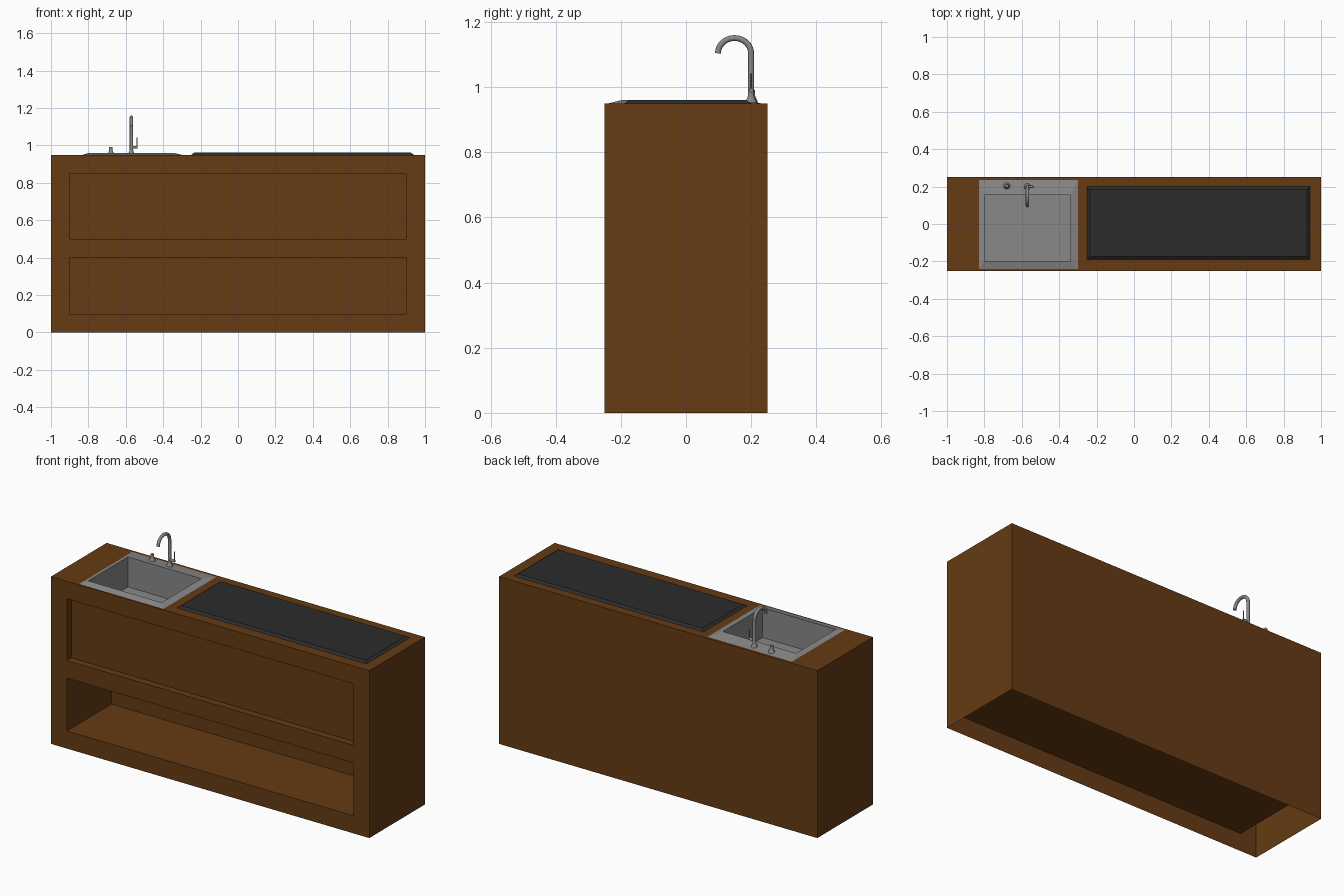
import bpy, bmesh
from math import sin, cos, pi
from mathutils import Vector

if "Cube" in bpy.data.objects:
    bpy.data.objects.remove(bpy.data.objects["Cube"])


def material(name, rgb):
    m = bpy.data.materials.new(name)
    m.diffuse_color = (*rgb, 1)
    m.use_nodes = True
    m.node_tree.nodes["Principled BSDF"].inputs["Base Color"].default_value = m.diffuse_color
    return m


WOOD = material("brown_wood", (0.13, 0.044, 0.007))
STEEL = material("steel", (0.25, 0.25, 0.25))
BLACK = material("black_glass", (0.025, 0.025, 0.025))


def finish(bm, name, mat, smooth=False):
    bmesh.ops.remove_doubles(bm, verts=bm.verts, dist=1e-5)
    me = bpy.data.meshes.new(name)
    bm.to_mesh(me)
    bm.free()
    me.materials.append(mat)
    ob = bpy.data.objects.new(name, me)
    bpy.context.collection.objects.link(ob)
    if smooth:
        bpy.ops.object.select_all(action='DESELECT')
        ob.select_set(True)
        bpy.context.view_layer.objects.active = ob
        bpy.ops.object.shade_smooth_by_angle()
    return ob


def quad(bm, pts):
    bm.faces.new([bm.verts.new(p) for p in pts])


def box(bm, lo, hi, skip="", inward=False):
    """Box faces; skip lists faces to omit: L R F B D U."""
    (a, b, c), (d, e, f) = lo, hi
    faces = {
        "L": [(a, e, c), (a, b, c), (a, b, f), (a, e, f)],
        "R": [(d, b, c), (d, e, c), (d, e, f), (d, b, f)],
        "F": [(a, b, c), (d, b, c), (d, b, f), (a, b, f)],
        "B": [(d, e, c), (a, e, c), (a, e, f), (d, e, f)],
        "D": [(a, e, c), (d, e, c), (d, b, c), (a, b, c)],
        "U": [(a, b, f), (d, b, f), (d, e, f), (a, e, f)],
    }
    for k, pts in faces.items():
        if k not in skip:
            quad(bm, pts[::-1] if inward else pts)


def panel(bm, us, vs, place, holes):
    """Grid of quads with some cells left open."""
    for i in range(len(us) - 1):
        for j in range(len(vs) - 1):
            if (i, j) not in holes:
                quad(bm, [place(us[i], vs[j]), place(us[i + 1], vs[j]),
                          place(us[i + 1], vs[j + 1]), place(us[i], vs[j + 1])])


def sloped_rim(bm, outer, z0, inner, z1):
    """Four sloping quads between two rectangles (x0, y0, x1, y1)."""
    def ring(r, z):
        return [(r[0], r[1], z), (r[2], r[1], z), (r[2], r[3], z), (r[0], r[3], z)]
    o, i = ring(outer, z0), ring(inner, z1)
    for k in range(4):
        n = (k + 1) % 4
        quad(bm, [o[k], o[n], i[n], i[k]])


def tube(bm, path, radii, sides=16):
    """Capped tube swept along a path lying in a plane of constant x or y."""
    path = [Vector(p) for p in path]
    rings = []
    for k, p in enumerate(path):
        t = (path[min(k + 1, len(path) - 1)] - path[max(k - 1, 0)]).normalized()
        u = Vector((0, 1, 0)) if abs(t.x) > 0.5 else Vector((1, 0, 0))
        w = t.cross(u)
        rings.append([bm.verts.new(p + radii[k] * (u * cos(2 * pi * s / sides)
                                                  + w * sin(2 * pi * s / sides)))
                      for s in range(sides)])
    for a, b in zip(rings, rings[1:]):
        for s in range(sides):
            n = (s + 1) % sides
            bm.faces.new([a[s], a[n], b[n], b[s]])
    bm.faces.new(rings[0][::-1])
    bm.faces.new(rings[-1])


H = 0.95
SINK = (-0.83, -0.24, -0.30, 0.235)
BASIN = (-0.80, -0.20, -0.34, 0.155)

# Cabinet: thin shell open underneath, with two front recesses and a sink opening
bm = bmesh.new()
box(bm, (-1, -0.25, 0), (1, 0.25, H), skip="FDU")
panel(bm, [-1, -0.9, 0.9, 1], [0, 0.1, 0.4, 0.5, 0.85, H],
      lambda x, z: (x, -0.25, z), {(1, 1), (1, 3)})
panel(bm, [-1, SINK[0], SINK[2], 1], [-0.25, SINK[1], SINK[3], 0.25],
      lambda x, y: (x, y, H), {(1, 1)})
box(bm, (-0.9, -0.25, 0.1), (0.9, 0.15, 0.4), skip="F", inward=True)
box(bm, (-0.9, -0.25, 0.5), (0.9, -0.21, 0.85), skip="F", inward=True)
finish(bm, "cabinet", WOOD)

# Sink: sloping rim and square basin
bm = bmesh.new()
sloped_rim(bm, SINK, H, BASIN, 0.96)
box(bm, (BASIN[0], BASIN[1], 0.79), (BASIN[2], BASIN[3], 0.96), skip="U", inward=True)
finish(bm, "sink", STEEL)

# Dark cooktop slab with chamfered border
bm = bmesh.new()
HOB, TOP = (-0.25, -0.19, 0.94, 0.20), (-0.235, -0.175, 0.925, 0.185)
sloped_rim(bm, HOB, H, TOP, 0.961)
box(bm, (TOP[0], TOP[1], 0.961), (TOP[2], TOP[3], 0.961), skip="LRFBD")
finish(bm, "cooktop", BLACK)

# Tap: flared foot, upright and hooked spout
FX, FY = -0.57, 0.2
bm = bmesh.new()
path = [(FX, FY, z) for z in (0.951, 0.958, 0.966, 0.975)]
radii = [0.018, 0.0165, 0.012, 0.009]
for k in range(17):
    a = pi * k / 16
    path.append((FX, FY - 0.051 + 0.051 * cos(a), 1.104 + 0.047 * sin(a)))
    radii.append(0.009)
tube(bm, path, radii)
finish(bm, "tap_spout", STEEL, True)

# Tap lever: short side spindle with a thin upright handle
bm = bmesh.new()
tube(bm, [(FX, FY, 0.99), (-0.536, FY, 0.99)], [0.007, 0.007])
tube(bm, [(-0.54, FY, 0.99), (-0.54, FY, 1.042)], [0.003, 0.003], 10)
finish(bm, "tap_lever", STEEL, True)

# Small knob beside the tap
bm = bmesh.new()
tube(bm, [(-0.68, 0.203, z) for z in (0.951, 0.958, 0.966, 0.975, 0.991)],
     [0.018, 0.0165, 0.012, 0.009, 0.009])
finish(bm, "sink_knob", STEEL, True)
